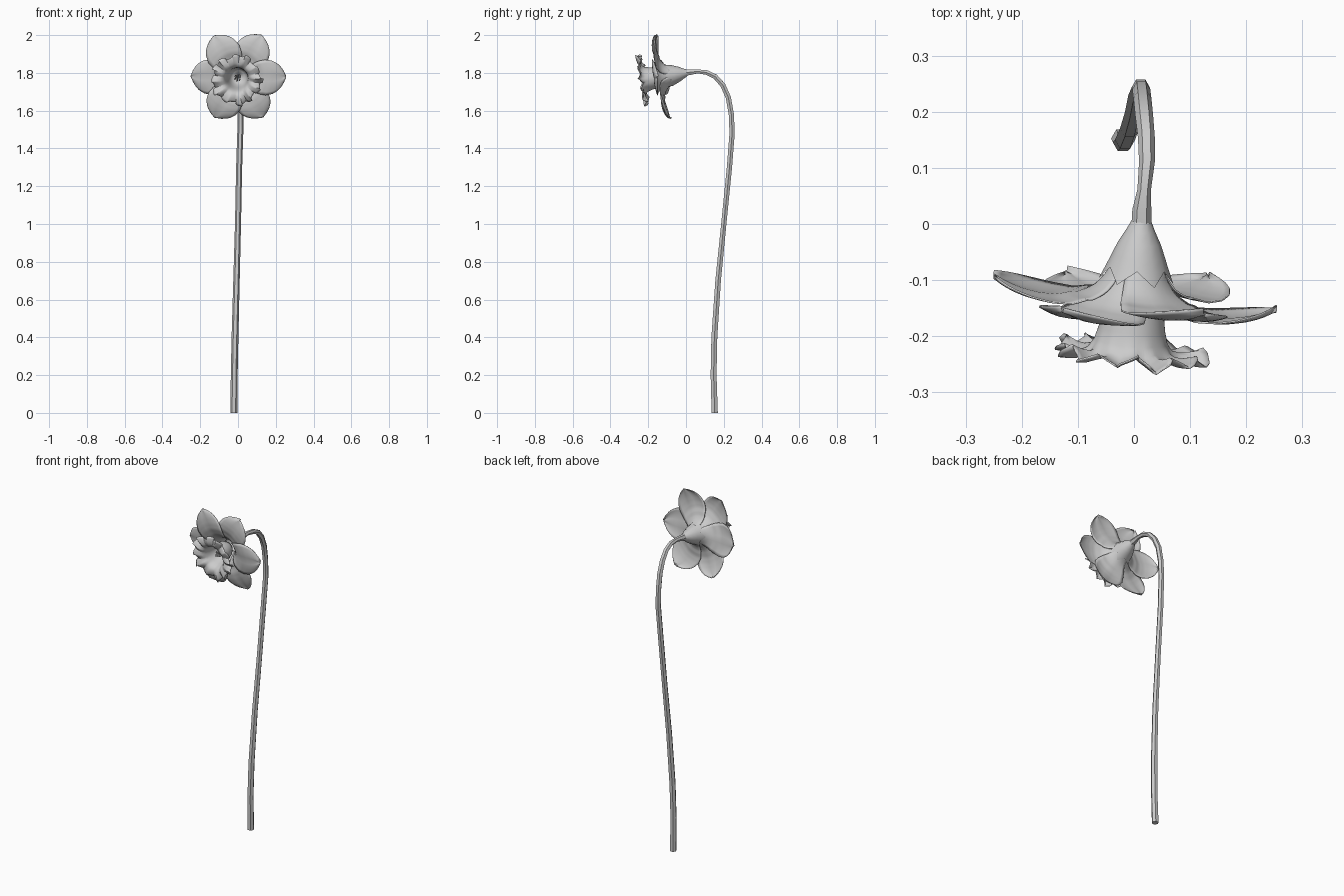
import bpy, math, random
from mathutils import Vector, Matrix

if "Cube" in bpy.data.objects:
    bpy.data.objects.remove(bpy.data.objects["Cube"])

random.seed(4)
TAU = math.tau

# Flower frame: local Z runs out of the flower face, local X to the right
axis = Vector((-0.09, -1, -0.16)).normalized()
side = Vector((0, 0, 1)).cross(-axis).normalized() * -1
if side.x < 0:
    side = -side
up = axis.cross(side)
FRAME = Matrix((side, up, axis)).transposed().to_4x4()
FRAME.translation = (0.013, 0, 1.80)


def make(name, verts, faces, matrix=None, thick=0, angle=40):
    me = bpy.data.meshes.new(name)
    me.from_pydata([tuple(v) for v in verts], [], faces)
    if matrix:
        me.transform(matrix)
    me.update()
    ob = bpy.data.objects.new(name, me)
    bpy.context.collection.objects.link(ob)
    bpy.ops.object.select_all(action='DESELECT')
    ob.select_set(True)
    bpy.context.view_layer.objects.active = ob
    bpy.ops.object.shade_smooth_by_angle(angle=math.radians(angle))
    if thick:
        m = ob.modifiers.new("thickness", 'SOLIDIFY')
        m.thickness = thick
        m.offset = 0
    return ob


def grid_faces(rows, cols, wrap=False):
    n = cols if wrap else cols - 1
    return [(i * cols + j, i * cols + (j + 1) % cols,
             (i + 1) * cols + (j + 1) % cols, (i + 1) * cols + j)
            for i in range(rows - 1) for j in range(n)]


def lerp(pts, t):
    for a, b in zip(pts, pts[1:]):
        if t <= b[0]:
            k = (t - a[0]) / (b[0] - a[0])
            return [p + (q - p) * k for p, q in zip(a[1:], b[1:])]
    return list(pts[-1][1:])


def tube(name, path, sides, caps=True):
    verts = []
    pts = [Vector(p[:3]) for p in path]
    for i, p in enumerate(pts):
        t = (pts[min(i + 1, len(pts) - 1)] - pts[max(i - 1, 0)]).normalized()
        a = (Vector((1, 0, 0)) - t * t.x).normalized()
        b = t.cross(a)
        for j in range(sides):
            f = TAU * j / sides
            verts.append(p + (a * math.cos(f) + b * math.sin(f)) * path[i][3])
    faces = grid_faces(len(path), sides, True)
    if caps:
        faces += [tuple(range(sides))[::-1],
                  tuple(range(len(verts) - sides, len(verts)))]
    return verts, faces


# Stem: x, y, z, radius
stem = [(-.022, .152, 0, .019), (-.02, .146, .2, .018), (-.016, .15, .4, .018),
        (-.008, .17, .7, .017), (0, .20, 1.0, .016), (.006, .23, 1.3, .016),
        (.012, .244, 1.48, .016), (.013, .24, 1.58, .016), (.015, .224, 1.67, .016),
        (.018, .195, 1.735, .016), (.022, .155, 1.78, .015), (.023, .11, 1.802, .014),
        (.018, .06, 1.808, .012), (.014, .025, 1.804, .017), (.013, -.012, 1.80, .018)]
make("stem", *tube("stem", stem, 6), angle=30)

# Flower base: funnel with pointed lobes onto the petals
prof = [(.018, -.005), (.026, .012), (.038, .034), (.048, .058), (.055, .076)]
N = 12
verts = [(r * math.cos(TAU * j / N), r * math.sin(TAU * j / N), s)
         for r, s in prof for j in range(N)]
for j in range(N):
    r, s = ((.067, .104), (.056, .078))[j % 2]
    verts.append((r * math.cos(TAU * j / N), r * math.sin(TAU * j / N), s))
make("flower_base", verts, grid_faces(len(prof) + 1, N, True), FRAME)

# Petals: radius -> half width, depth; two whorls of three
shape = [(.042, .040, .068), (.055, .050, .100), (.075, .062, .128),
         (.10, .077, .147), (.14, .095, .160), (.175, .101, .160),
         (.205, .090, .155), (.228, .066, .148), (.242, .034, .142), (.253, .003, .137)]
R, C = 22, 11
for k in range(6):
    back = k % 2
    bend = random.uniform(-.006, .006)
    verts = []
    for i in range(R):
        r = .042 + (.253 - .042) * i / (R - 1)
        w, s = lerp(shape, r)
        grow = (r - .042) / .211
        for j in range(C):
            v = 2 * j / (C - 1) - 1
            f = TAU * k / 6 + v * w / r
            z = s - back * .016 * min(1, grow * 3) + bend * v * grow
            z -= .010 * v * v * grow                    # edges fall back
            z -= .006 * math.exp(-(v * 5) ** 2) * grow  # midrib groove
            verts.append((r * math.cos(f), r * math.sin(f), z))
    make(f"petal_{k + 1}", verts, grid_faces(R, C), FRAME, .003, 60)

# Corona: trumpet with a ruffled rim; radius, depth, ruffle strength
cor = [(.003, .098, 0), (.03, .10, 0), (.046, .125, 0), (.053, .16, 0), (.058, .19, 0),
       (.064, .213, .05), (.074, .228, .2), (.088, .235, .45),
       (.105, .236, .7), (.119, .234, .9), (.130, .231, 1.1)]
N = 96
verts = []
for r, s, a in cor:
    for j in range(N):
        f = TAU * j / N
        ph = 12 * f + .7 * math.sin(2 * f + 1) + .5 * math.sin(5 * f)
        rr = r + a * (.008 * math.sin(ph + .9) + .005 * math.sin(5 * f + 2))
        z = s + a * (.011 * math.sin(ph) + .004 * math.sin(7 * f))
        f2 = f + a * .05 * math.sin(2 * ph)
        verts.append((rr * math.cos(f2), rr * math.sin(f2), z))
make("corona", verts, grid_faces(len(cor), N, True), FRAME, .003, 60)

# Stamens around a central style
for k in range(7):
    ring = 0 if k == 6 else .014
    f = TAU * k / 6 + .3
    top = .21 if k == 6 else .19
    x, y = ring * math.cos(f), ring * math.sin(f)
    path = [(x * .5, y * .5, .10, .002), (x, y, top - .03, .002),
            (x, y, top - .024, .005), (x, y, top - .006, .005), (x, y, top, .002)]
    name = "style" if k == 6 else f"stamen_{k + 1}"
    make(name, *tube(name, path, 6), FRAME)
